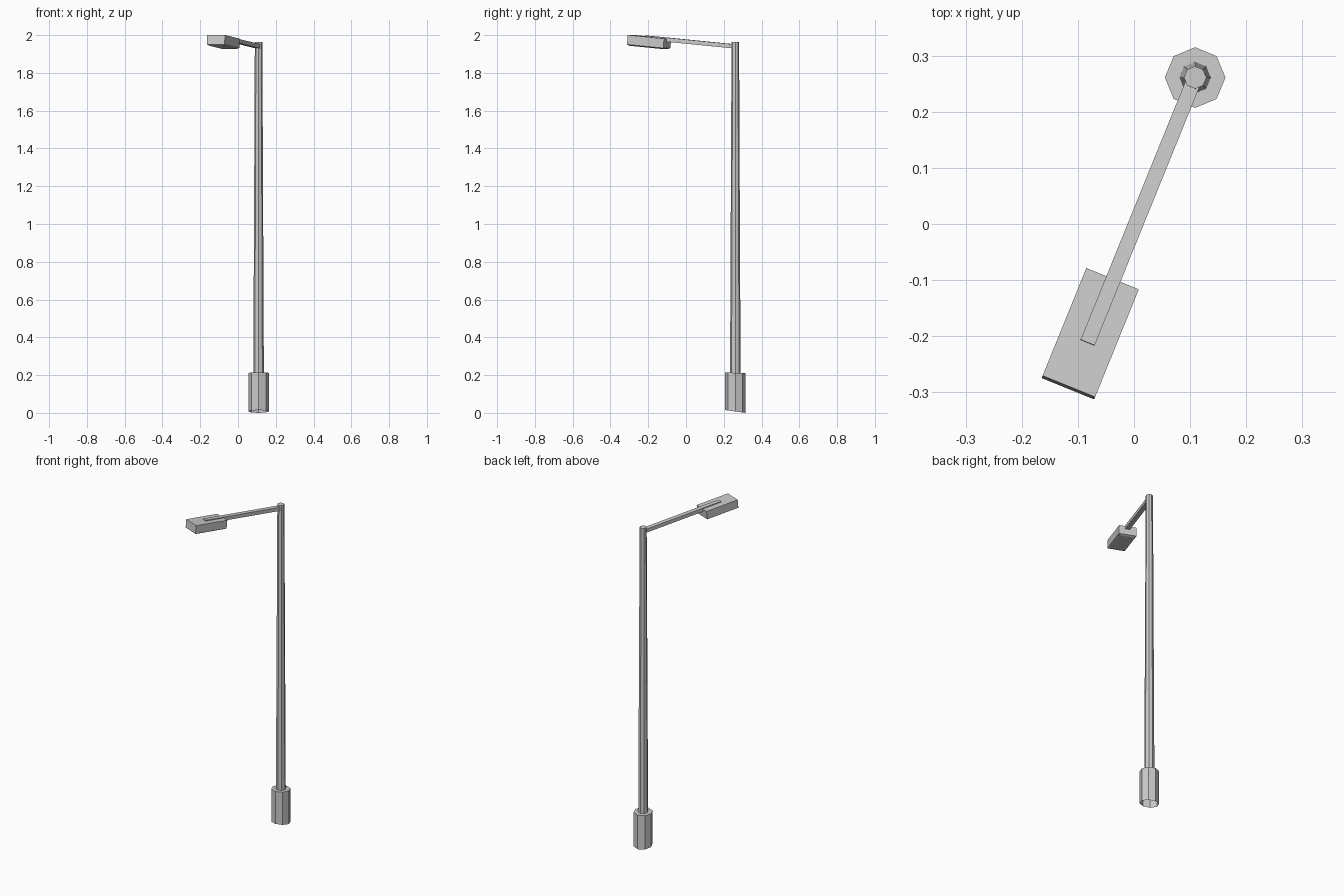
import bpy, bmesh, math
from mathutils import Vector, Matrix

if "Cube" in bpy.data.objects:
    bpy.data.objects.remove(bpy.data.objects["Cube"])

PX, PY = 0.109, 0.261                 # pole axis
ARM_END = Vector((-0.083, -0.212))
YAW = math.atan2(ARM_END.y - PY, ARM_END.x - PX)


def finish(bm, name, matrix=None):
    mesh = bpy.data.meshes.new(name)
    bm.to_mesh(mesh)
    bm.free()
    ob = bpy.data.objects.new(name, mesh)
    if matrix:
        ob.matrix_world = matrix
    bpy.context.collection.objects.link(ob)
    return ob


def column(name, r0, r1, z0, z1, slope0=0.0, slope1=0.0):
    """Open-bottomed octagonal column; slopes tilt its end rims along y."""
    bm = bmesh.new()
    rims = []
    for r, z, s in ((r0, z0, slope0), (r1, z1, slope1)):
        rims.append([bm.verts.new((PX + r * math.cos(i * math.pi / 4),
                                   PY + r * math.sin(i * math.pi / 4),
                                   z - s * r * math.sin(i * math.pi / 4)))
                     for i in range(8)])
    low, high = rims
    for i in range(8):
        j = (i + 1) % 8
        bm.faces.new((low[i], low[j], high[j], high[i]))
    bm.faces.new(high)
    return finish(bm, name)


def box(length, width, height):
    bm = bmesh.new()
    bmesh.ops.create_cube(bm, size=1)
    bmesh.ops.scale(bm, vec=(length, width, height), verts=bm.verts)
    return bm


def along_arm(x, y, z, pitch):
    return (Matrix.Translation((x, y, z)) @ Matrix.Rotation(YAW, 4, 'Z')
            @ Matrix.Rotation(-pitch, 4, 'Y'))


# base and pole
column("base", 0.054, 0.054, 0.0075, 0.212, 0.14, 0.04)
column("pole", 0.028, 0.02, 0.205, 1.963)

# arm rising from the pole to the lamp
start, end = Vector((PX, PY, 1.940)), Vector((*ARM_END, 1.987))
d = end - start
mid = (start + end) / 2
pitch = math.asin(d.z / d.length)
finish(box(d.length, 0.027, 0.022), "arm", along_arm(*mid, pitch))

# lamp head with an inset light panel underneath
bm = box(0.208, 0.101, 0.05)
bm.normal_update()
bottom = min(bm.faces, key=lambda f: f.calc_center_median().z)
bmesh.ops.inset_region(bm, faces=[bottom], thickness=0.015)
bmesh.ops.translate(bm, verts=bottom.verts, vec=(0, 0, -0.006))
finish(bm, "lamp_head", along_arm(-0.078, -0.1955, 1.966, pitch))
